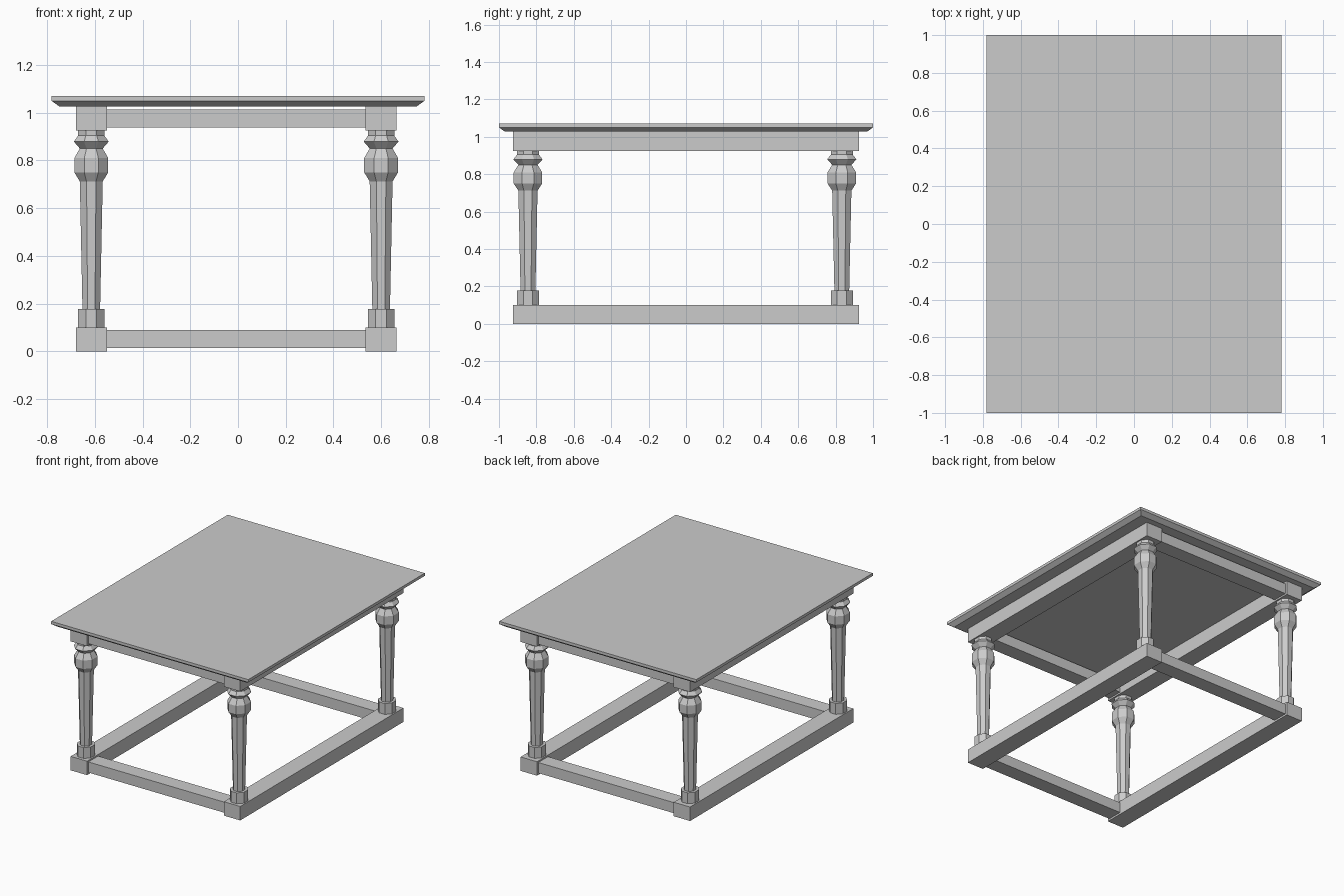
import bpy, bmesh, math

if "Cube" in bpy.data.objects:
    bpy.data.objects.remove(bpy.data.objects["Cube"])

LEG_X = (-0.615, 0.60)
LEG_Y = (-0.845, 0.833)


def finish(name, bm):
    bmesh.ops.recalc_face_normals(bm, faces=bm.faces)
    me = bpy.data.meshes.new(name)
    bm.to_mesh(me)
    bm.free()
    ob = bpy.data.objects.new(name, me)
    bpy.context.collection.objects.link(ob)
    return ob


def loft(name, rings):
    """Skin a list of equal-length point rings and cap both ends."""
    bm = bmesh.new()
    loops = [[bm.verts.new(p) for p in ring] for ring in rings]
    n = len(loops[0])
    for a, b in zip(loops, loops[1:]):
        for i in range(n):
            j = (i + 1) % n
            bm.faces.new((a[i], a[j], b[j], b[i]))
    bm.faces.new(loops[0][::-1])
    bm.faces.new(loops[-1])
    return finish(name, bm)


def rect(x0, x1, y0, y1, z):
    return [(x0, y0, z), (x1, y0, z), (x1, y1, z), (x0, y1, z)]


def box(name, x0, x1, y0, y1, z0, z1):
    return loft(name, [rect(x0, x1, y0, y1, z) for z in (z0, z1)])


# Table top with a chamfered lower edge
loft("table_top", [rect(-hx, hx, -hy, hy, z) for hx, hy, z in
                   ((0.75, 0.968, 1.027), (0.782, 1.0, 1.05), (0.782, 1.0, 1.07))])

# Long rails, upper and lower, running front to back
for level, z0, z1 in (("lower", 0.0, 0.1), ("upper", 0.925, 1.027)):
    for side, x in zip(("left", "right"), LEG_X):
        box(f"{level}_{side}_rail", x - 0.065, x + 0.065, -0.925, 0.925, z0, z1)

# Thinner cross rails between the long rails
for level, z0, z1 in (("lower", 0.013, 0.089), ("upper", 0.937, 1.013)):
    for end, s in (("front", -1), ("back", 1)):
        y = s * 0.855
        box(f"{level}_{end}_rail", LEG_X[0] + 0.06, LEG_X[1] - 0.06,
            y - 0.055, y + 0.055, z0, z1)

# Turned eight-sided legs: (half width, height)
PROFILE = [(0.055, 0.1), (0.055, 0.178), (0.037, 0.178), (0.048, 0.712),
           (0.071, 0.75), (0.071, 0.81), (0.048, 0.85), (0.073, 0.879),
           (0.055, 0.904), (0.055, 0.925)]


def octagon(cx, cy, w, z):
    r = w / math.cos(math.pi / 8)
    angles = [math.pi / 8 + k * math.pi / 4 for k in range(8)]
    return [(cx + r * math.cos(a), cy + 1.07 * r * math.sin(a), z) for a in angles]


for end, y in zip(("front", "back"), LEG_Y):
    for side, x in zip(("left", "right"), LEG_X):
        loft(f"{end}_{side}_leg", [octagon(x, y, w, z) for w, z in PROFILE])
